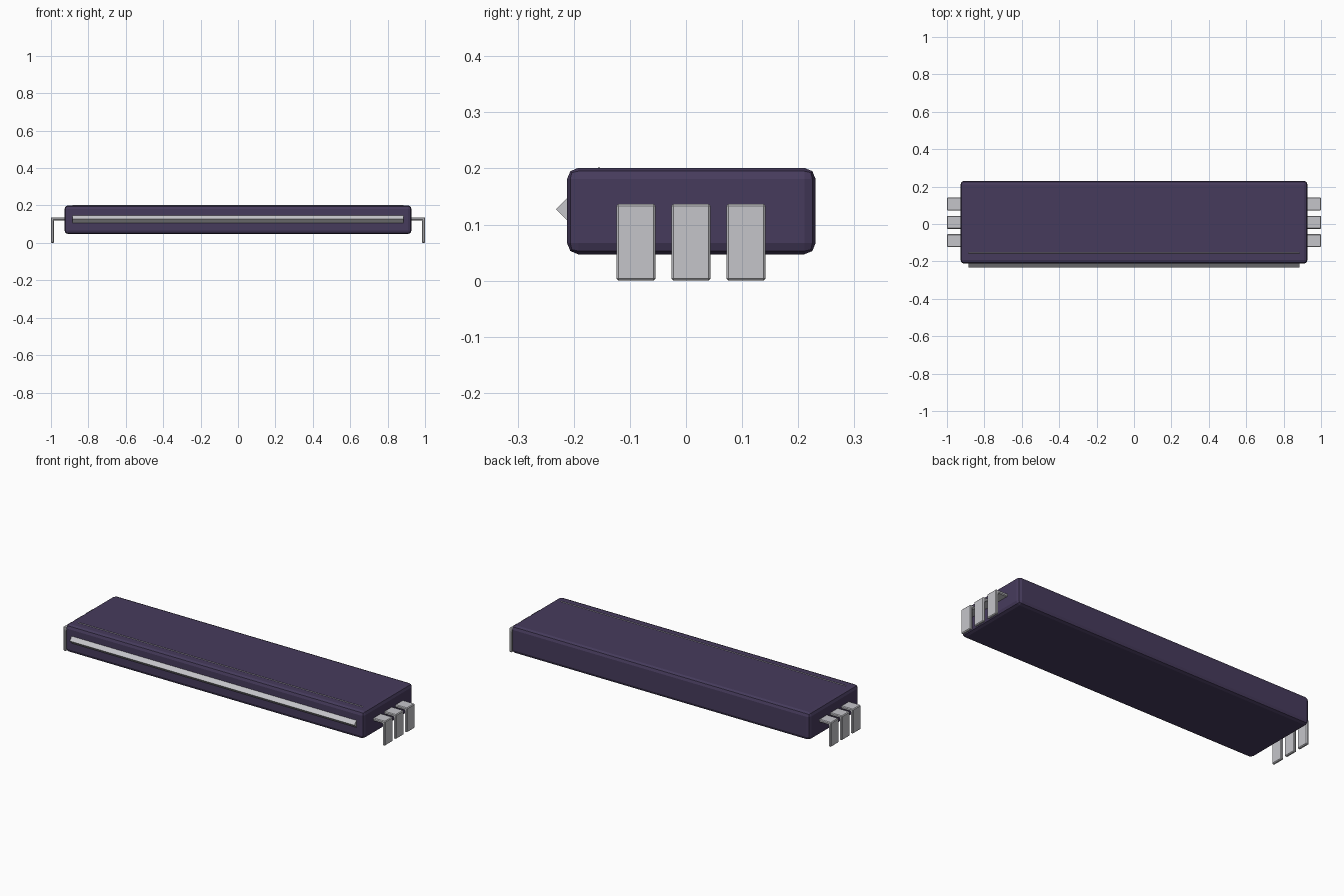
import bpy, bmesh, math
from mathutils import Matrix

old = bpy.data.objects.get("Cube")
if old:
    bpy.data.objects.remove(old, do_unlink=True)


def material(name, rgb):
    m = bpy.data.materials.new(name)
    m.use_nodes = True
    m.diffuse_color = (*rgb, 1)
    m.node_tree.nodes["Principled BSDF"].inputs["Base Color"].default_value = (*rgb, 1)
    return m


purple = material("dark purple", (0.062, 0.044, 0.108))
metal = material("light grey metal", (0.56, 0.56, 0.59))


def finish(name, bm, mat, bevel=0, segments=1):
    bmesh.ops.recalc_face_normals(bm, faces=bm.faces)
    if bevel:
        bmesh.ops.bevel(bm, geom=bm.edges[:], offset=bevel, segments=segments,
                        profile=0.5, affect='EDGES')
    mesh = bpy.data.meshes.new(name)
    bm.to_mesh(mesh)
    bm.free()
    mesh.materials.append(mat)
    ob = bpy.data.objects.new(name, mesh)
    bpy.context.collection.objects.link(ob)
    return ob


def box(name, size, center, mat, bevel=0, segments=1, tilt=0):
    bm = bmesh.new()
    bmesh.ops.create_cube(bm, size=1, matrix=Matrix.Translation(center)
                          @ Matrix.Rotation(tilt, 4, 'X')
                          @ Matrix.Diagonal((*size, 1)))
    return finish(name, bm, mat, bevel, segments)


# Flat chip body with chamfered edges
box("body", (1.856, 0.443, 0.154), (0, 0.0095, 0.124), purple, 0.02, 2)

# Square bars set on edge: ridge along the front and hairline on the top
box("front_ridge", (1.77, 0.03, 0.03), (0, -0.2105, 0.127), metal, tilt=math.pi / 4)
box("top_line", (1.77, 0.005, 0.005), (0, -0.155, 0.1995), metal, tilt=math.pi / 4)


# Bent pins: an L profile extruded along y
def pin(name, side, y, width=0.07, top=0.137, thick=0.016):
    profile = [(0.915, top), (1, top), (1, 0), (1 - thick, 0),
               (1 - thick, top - thick), (0.915, top - thick)]
    bm = bmesh.new()
    face = bm.faces.new([bm.verts.new((side * x, y - width / 2, z)) for x, z in profile])
    ext = bmesh.ops.extrude_face_region(bm, geom=[face])
    moved = [v for v in ext["geom"] if isinstance(v, bmesh.types.BMVert)]
    bmesh.ops.translate(bm, verts=moved, vec=(0, width, 0))
    finish(name, bm, metal, 0.004)


for side, label in ((1, "left"), (-1, "right")):
    for i, place in enumerate(("front", "middle", "back")):
        pin(f"{label}_{place}_pin", side, -0.089 + 0.098 * i)
